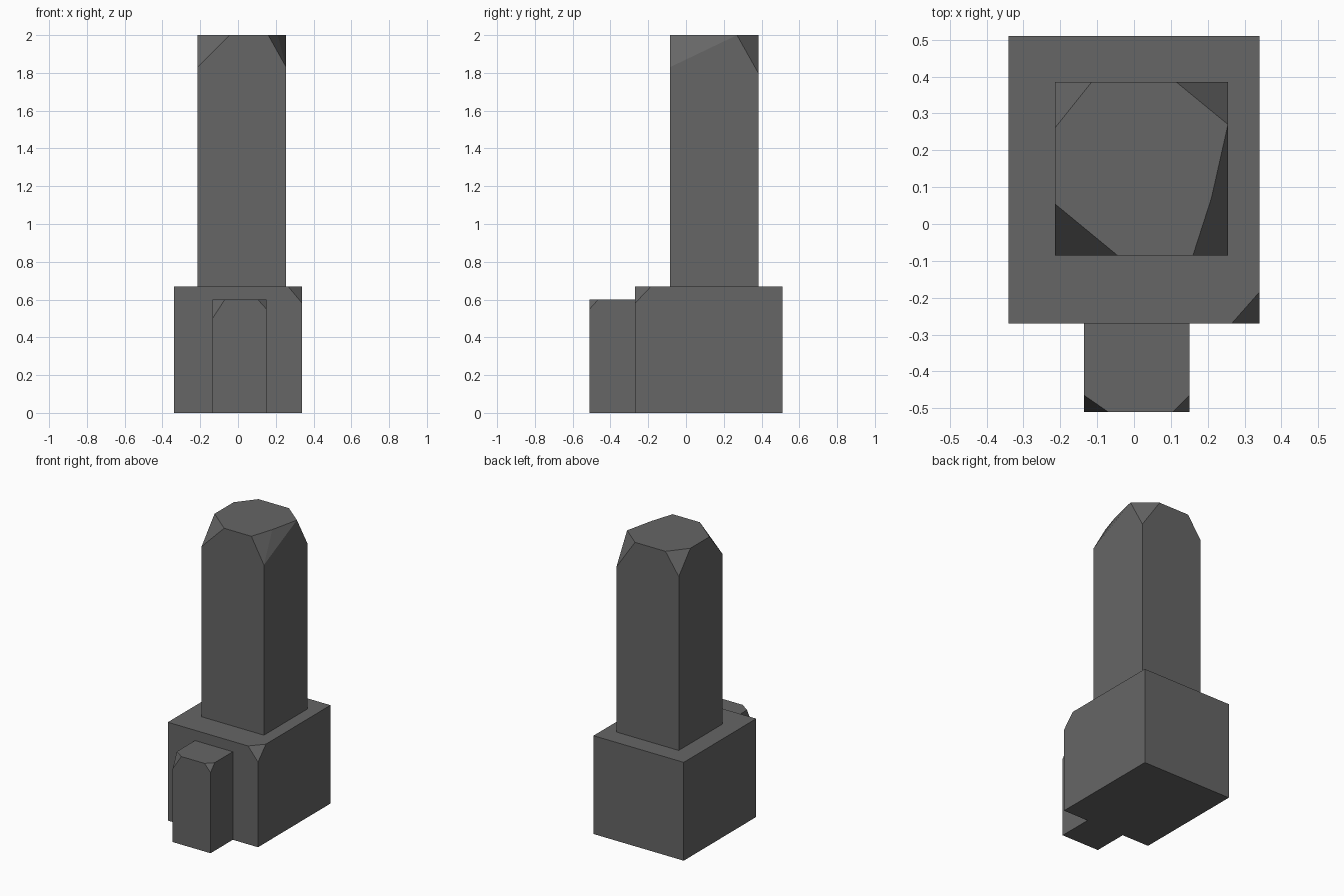
import bpy, bmesh
from mathutils import Vector

if "Cube" in bpy.data.objects:
    bpy.data.objects.remove(bpy.data.objects["Cube"])

grey = bpy.data.materials.new("dark grey")
grey.diffuse_color = (0.133, 0.133, 0.133, 1)
grey.use_nodes = True
grey.node_tree.nodes["Principled BSDF"].inputs["Base Color"].default_value = grey.diffuse_color


def corner(x, y, z, cx, cy, cz):
    """Three points of a chamfer plane that trims the corner (x, y, z)."""
    return [(cx, y, z), (x, cy, z), (x, y, cz)]


def block(name, lo, hi, cuts):
    """Box between two corners, with its top corners sliced off by planes."""
    lo, hi = Vector(lo), Vector(hi)
    mid, size = (lo + hi) / 2, hi - lo
    bm = bmesh.new()
    bmesh.ops.create_cube(bm, size=1)
    for v in bm.verts:
        v.co = mid + v.co * size
    for pts in cuts:
        a, b, c = map(Vector, pts)
        n = (b - a).cross(c - a).normalized()
        if n.dot(mid - a) > 0:
            n = -n
        geom = bm.verts[:] + bm.edges[:] + bm.faces[:]
        bmesh.ops.bisect_plane(bm, geom=geom, dist=1e-5, plane_co=a,
                               plane_no=n, clear_outer=True)
        rim = [e for e in bm.edges if e.is_boundary]
        bmesh.ops.holes_fill(bm, edges=rim, sides=0)
    bmesh.ops.recalc_face_normals(bm, faces=bm.faces)
    mesh = bpy.data.meshes.new(name)
    bm.to_mesh(mesh)
    bm.free()
    mesh.materials.append(grey)
    obj = bpy.data.objects.new(name, mesh)
    bpy.context.collection.objects.link(obj)


# Wide base with one trimmed corner
block("base", (-0.34, -0.27, 0), (0.34, 0.51, 0.67),
      [corner(0.34, -0.27, 0.67, 0.265, -0.185, 0.58)])

# Tall tower; the front right corner is trimmed by two planes
block("tower", (-0.215, -0.085, 0.67), (0.255, 0.385, 2.0),
      [corner(-0.215, 0.385, 2, -0.115, 0.26, 1.855),
       corner(-0.215, -0.085, 2, -0.045, 0.055, 1.83),
       corner(0.255, 0.385, 2, 0.115, 0.27, 1.795),
       [(0.16, -0.085, 2), (0.21, 0.07, 2), (0.255, -0.085, 1.83)],
       [(0.255, 0.27, 2), (0.21, 0.07, 2), (0.255, -0.085, 1.83)]])

# Small porch at the front
block("porch", (-0.135, -0.51, 0), (0.15, -0.27, 0.60),
      [corner(-0.135, -0.51, 0.6, -0.07, -0.465, 0.50),
       corner(0.15, -0.51, 0.6, 0.105, -0.465, 0.55)])
